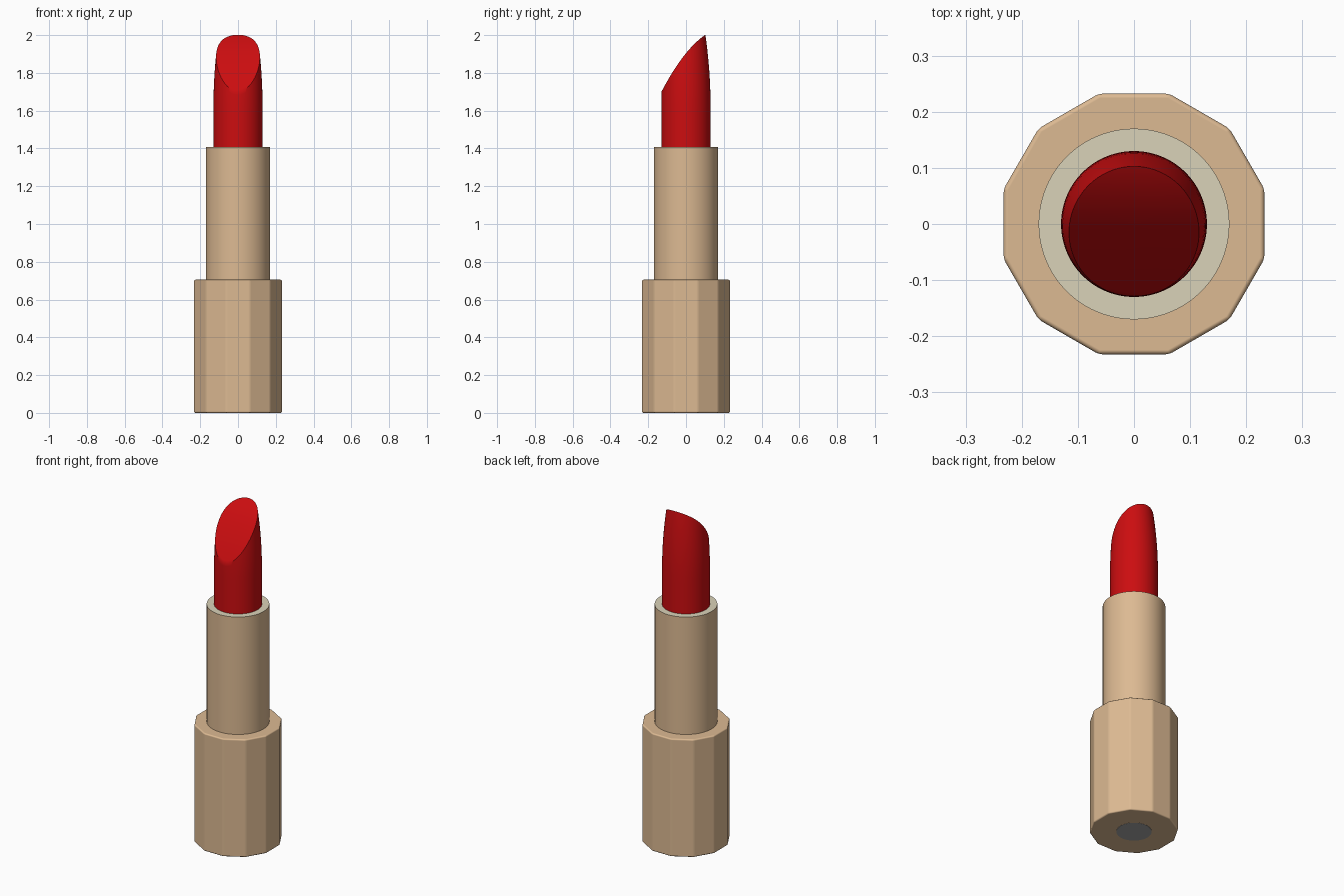
import bpy, bmesh, math

if "Cube" in bpy.data.objects:
    bpy.data.objects.remove(bpy.data.objects["Cube"])


def material(name, rgb):
    m = bpy.data.materials.new(name)
    m.diffuse_color = (*rgb, 1)
    m.use_nodes = True
    m.node_tree.nodes["Principled BSDF"].inputs["Base Color"].default_value = m.diffuse_color
    return m


TAN = material("tan_gold", (0.72, 0.49, 0.29))
CREAM = material("pale_cream", (0.70, 0.645, 0.48))
RED = material("lip_red", (0.60, 0.004, 0.005))
GREY = material("label_grey", (0.38, 0.38, 0.38))


def finish(name, bm, mats, smooth=True):
    bmesh.ops.recalc_face_normals(bm, faces=bm.faces)
    me = bpy.data.meshes.new(name)
    bm.to_mesh(me)
    bm.free()
    for m in mats:
        me.materials.append(m)
    ob = bpy.data.objects.new(name, me)
    bpy.context.collection.objects.link(ob)
    for p in me.polygons:
        p.use_smooth = smooth
    return ob


def smooth_by_angle(ob, deg):
    bpy.ops.object.select_all(action='DESELECT')
    ob.select_set(True)
    bpy.context.view_layer.objects.active = ob
    bpy.ops.object.shade_smooth_by_angle(angle=math.radians(deg))


def rings_to_mesh(rings, cap_start=False, cap_end=False):
    """Skin a list of equal-length point rings."""
    bm = bmesh.new()
    vs = [[bm.verts.new(p) for p in r] for r in rings]
    n = len(vs[0])
    for a, b in zip(vs, vs[1:]):
        for i in range(n):
            j = (i + 1) % n
            bm.faces.new((a[i], a[j], b[j], b[i]))
    if cap_start:
        bm.faces.new(vs[0])
    if cap_end:
        bm.faces.new(vs[-1])
    return bm


def circle(r, z, n, start=0.0):
    return [(r * math.cos(start + math.tau * i / n),
             r * math.sin(start + math.tau * i / n), z) for i in range(n)]


# Twelve-sided base with softened edges
R = 0.2325 / math.cos(math.pi / 12)
turn = math.pi / 12
bm = rings_to_mesh([circle(R, 0, 12, turn), circle(R, 0.705, 12, turn)], True, True)
base = finish("base", bm, [TAN])
bev = base.modifiers.new("soft_edges", 'BEVEL')
bev.width = 0.008
bev.segments = 3
bev.limit_method = 'ANGLE'
bev.angle_limit = math.radians(20)
bev.harden_normals = True

# Round label disc under the base
bm = rings_to_mesh([circle(0.096, -0.001, 48), circle(0.096, 0.004, 48)], True, True)
smooth_by_angle(finish("bottom_label", bm, [GREY]), 30)

# Inner tube with a pale rim on top
N = 96
bm = rings_to_mesh([circle(0.17, 0.70, N), circle(0.17, 1.408, N), circle(0.12, 1.408, N)])
for f in bm.faces:
    if f.calc_center_median().z > 1.40:
        f.material_index = 1
smooth_by_angle(finish("inner_tube", bm, [TAN, CREAM]), 30)


# Lipstick bullet: tapering column with a convex slanted cut
def radius(z):
    t = max(0.0, (z - 1.62) / 0.38)
    return 0.13 - 0.027 * t ** 2


def cut(y):
    t = (y + 0.13) / 0.23
    return 1.70 + 0.30 * t + 0.14 * t * (1 - t)


def edge_height(a):
    lo, hi = 1.5, 2.1
    for _ in range(40):
        z = (lo + hi) / 2
        if z < cut(radius(z) * math.sin(a)):
            lo = z
        else:
            hi = z
    return lo


angles = [math.tau * i / N for i in range(N)]
tops = [edge_height(a) for a in angles]
rings = []
WALL = 16
for k in range(WALL + 1):
    ring = []
    for a, top in zip(angles, tops):
        z = 1.40 + (top - 1.40) * k / WALL
        r = radius(z)
        ring.append((r * math.cos(a), r * math.sin(a), z))
    rings.append(ring)
rim = rings[-1]
for s in (0.95, 0.85, 0.7, 0.55, 0.4, 0.25, 0.1, 0.02):
    rings.append([(x * s, y * s, cut(y * s)) for x, y, z in rim])
bm = rings_to_mesh(rings, True, True)
smooth_by_angle(finish("lipstick_bullet", bm, [RED]), 32)
